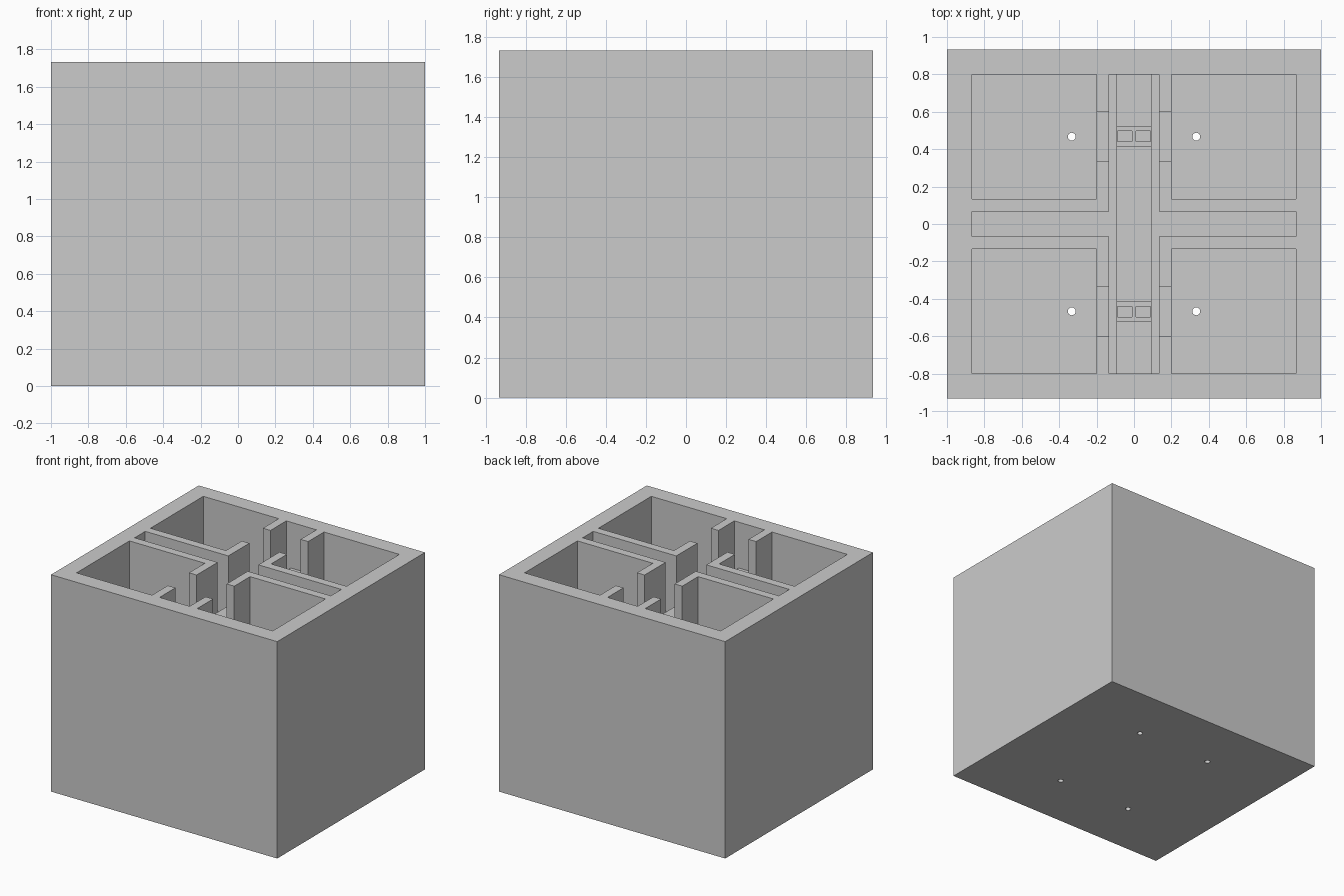
import bpy

if "Cube" in bpy.data.objects:
    bpy.data.objects.remove(bpy.data.objects["Cube"])

TOP = 1.733          # rim height
FLOOR = 0.133        # bottom of the four bays
CHANNEL = 1.267      # bottom of the crossing channels
STRIP = 1.367        # top of the raised centre strip


def box(name, x, y, z):
    """Axis-aligned box from (min, max) ranges."""
    bpy.ops.mesh.primitive_cube_add(
        size=1, location=[(r[0] + r[1]) / 2 for r in (x, y, z)])
    ob = bpy.context.object
    ob.name = name
    ob.scale = [r[1] - r[0] for r in (x, y, z)]
    bpy.ops.object.transform_apply(location=False, rotation=False, scale=True)
    return ob


def cut(target, cutter):
    """Subtract the cutter and remove it."""
    mod = target.modifiers.new("cut", 'BOOLEAN')
    mod.operation = 'DIFFERENCE'
    mod.solver = 'EXACT'
    mod.object = cutter
    bpy.context.view_layer.objects.active = target
    bpy.ops.object.modifier_apply(modifier=mod.name)
    bpy.data.objects.remove(cutter, do_unlink=True)


def span(sign, a, b):
    """Range a..b mirrored to the given side."""
    return tuple(sorted((sign * a, sign * b)))


# solid outer block
body = box("housing", (-1, 1), (-0.933, 0.933), (0, TOP))

# crossing channels
cut(body, box("long_channel", (-0.133, 0.133), (-0.8, 0.8), (CHANNEL, 2)))
cut(body, box("cross_channel", (-0.867, 0.867), (-0.067, 0.067), (CHANNEL, 2)))

# four bays, each with a doorway to the channel and a drain hole
for sx in (-1, 1):
    for sy in (-1, 1):
        cut(body, box("bay", span(sx, 0.2, 0.867), span(sy, 0.133, 0.8), (FLOOR, 2)))
        cut(body, box("doorway", span(sx, 0.12, 0.22), span(sy, 0.333, 0.6), (CHANNEL + 0.03, 2)))
        bpy.ops.mesh.primitive_cylinder_add(
            vertices=32, radius=0.021, depth=0.6, location=(sx * 0.333, sy * 0.467, 0))
        cut(body, bpy.context.object)

# raised strip along the long channel
box("centre_strip", (-0.093, 0.093), (-0.8, 0.8), (CHANNEL, STRIP))

# socket blocks on the strip, two pockets each
for sy, label in ((-1, "front"), (1, "back")):
    block = box(label + "_socket_block", (-0.093, 0.093), span(sy, 0.413, 0.523), (STRIP, STRIP + 0.05))
    for sx in (-1, 1):
        cut(block, box("pocket", span(sx, 0.012, 0.088), span(sy, 0.441, 0.496), (STRIP + 0.015, 2)))
